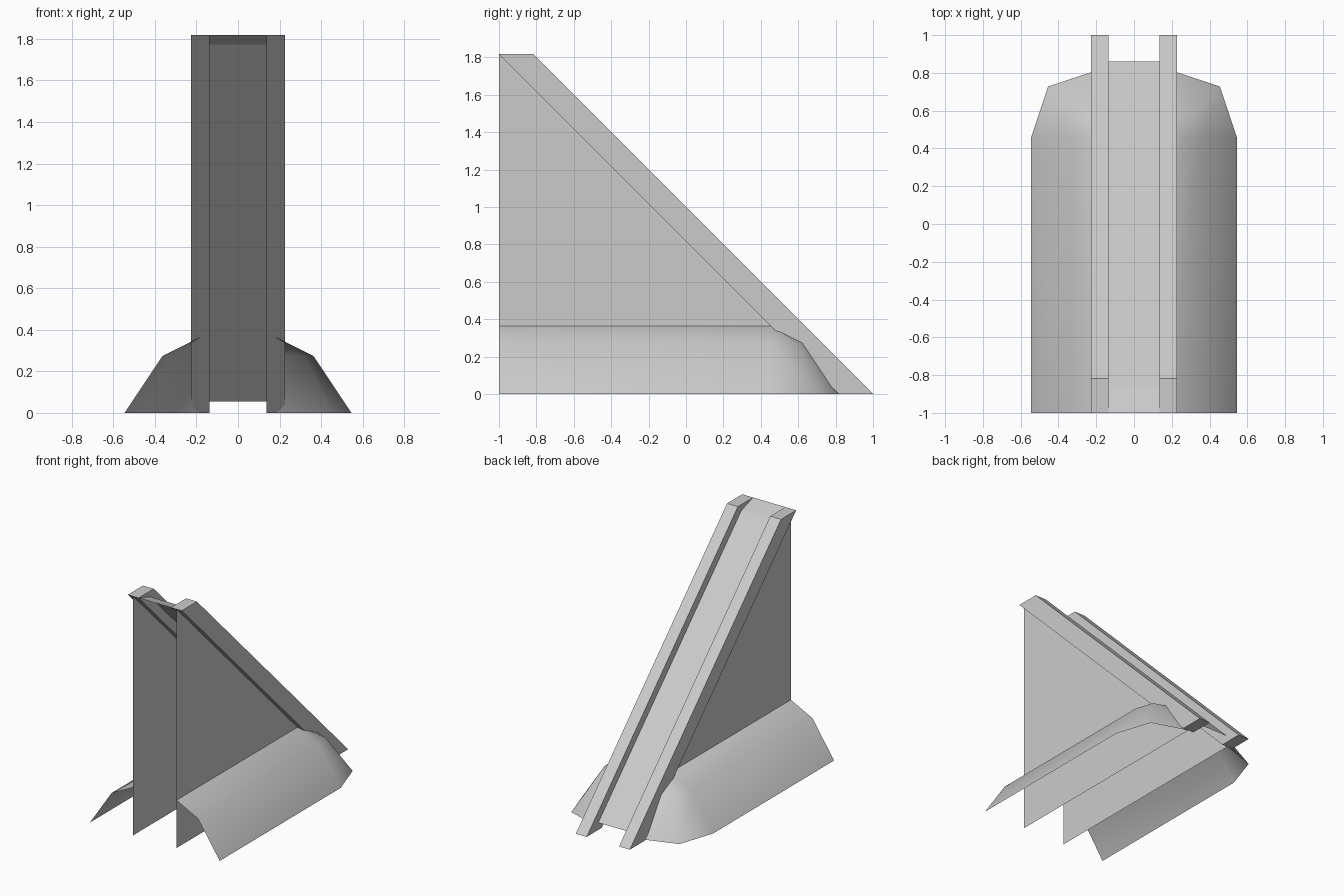
import bpy

if "Cube" in bpy.data.objects:
    bpy.data.objects.remove(bpy.data.objects["Cube"])


def make(name, verts, faces, mirror=True, smooth=False):
    mesh = bpy.data.meshes.new(name)
    mesh.from_pydata(verts, [], faces)
    if smooth:
        mesh.polygons.foreach_set("use_smooth", [True] * len(mesh.polygons))
    obj = bpy.data.objects.new(name, mesh)
    bpy.context.collection.objects.link(obj)
    if mirror:
        mod = obj.modifiers.new("Mirror", 'MIRROR')
        mod.use_mirror_merge = False
    return obj


def prism(name, profile, x0, x1):
    """Closed extrusion of a (y, z) outline along x, mirrored to the other side."""
    n = len(profile)
    verts = [(x, y, z) for x in (x0, x1) for y, z in profile]
    faces = [tuple(range(n)), tuple(range(2 * n - 1, n - 1, -1))]
    faces += [(i, i + n, (i + 1) % n + n, (i + 1) % n) for i in range(n)]
    return make(name, verts, faces)


TOP, WALL, CORNER = 1.818, 0.182, 0.455

# Sloping side rails
prism("side_rails", [(0.818, 0), (1, 0), (-0.818, TOP), (-1, TOP)], 0.136, 0.227)

# Thin triangular side walls, open at the front and below
make("side_walls", [(WALL, -1, 0), (WALL, 0.818, 0), (WALL, -1, TOP)], [(0, 1, 2)])

# Sloping deck between the rails, with a flatter lip at the top
path = [(0.86, 0.055), (-0.86, 1.773), (-1, TOP)]
make("ramp_deck",
     [(x, y, z) for y, z in path for x in (WALL, -WALL)],
     [(0, 1, 3, 2), (2, 3, 5, 4)], mirror=False)

# Flared banks along each wall, rounding the far corner around one peak point
profile = [(0.182, 0.273), (0.364, 0)]        # (distance from wall, height)
turn = [(1, 0), (0.75, 0.75), (0, 1)]         # directions round the corner
verts = [(WALL, -1, 0.364), (WALL, CORNER, 0.364)]
verts += [(WALL + r, -1, z) for r, z in profile]
for dx, dy in turn:
    verts += [(WALL + r * dx, CORNER + r * dy, z) for r, z in profile]
faces = [(0, 2, 4, 1), (2, 3, 5, 4)]
for i in (4, 6):
    faces += [(1, i, i + 2), (i, i + 1, i + 3, i + 2)]
make("flared_banks", verts, faces, smooth=True)
